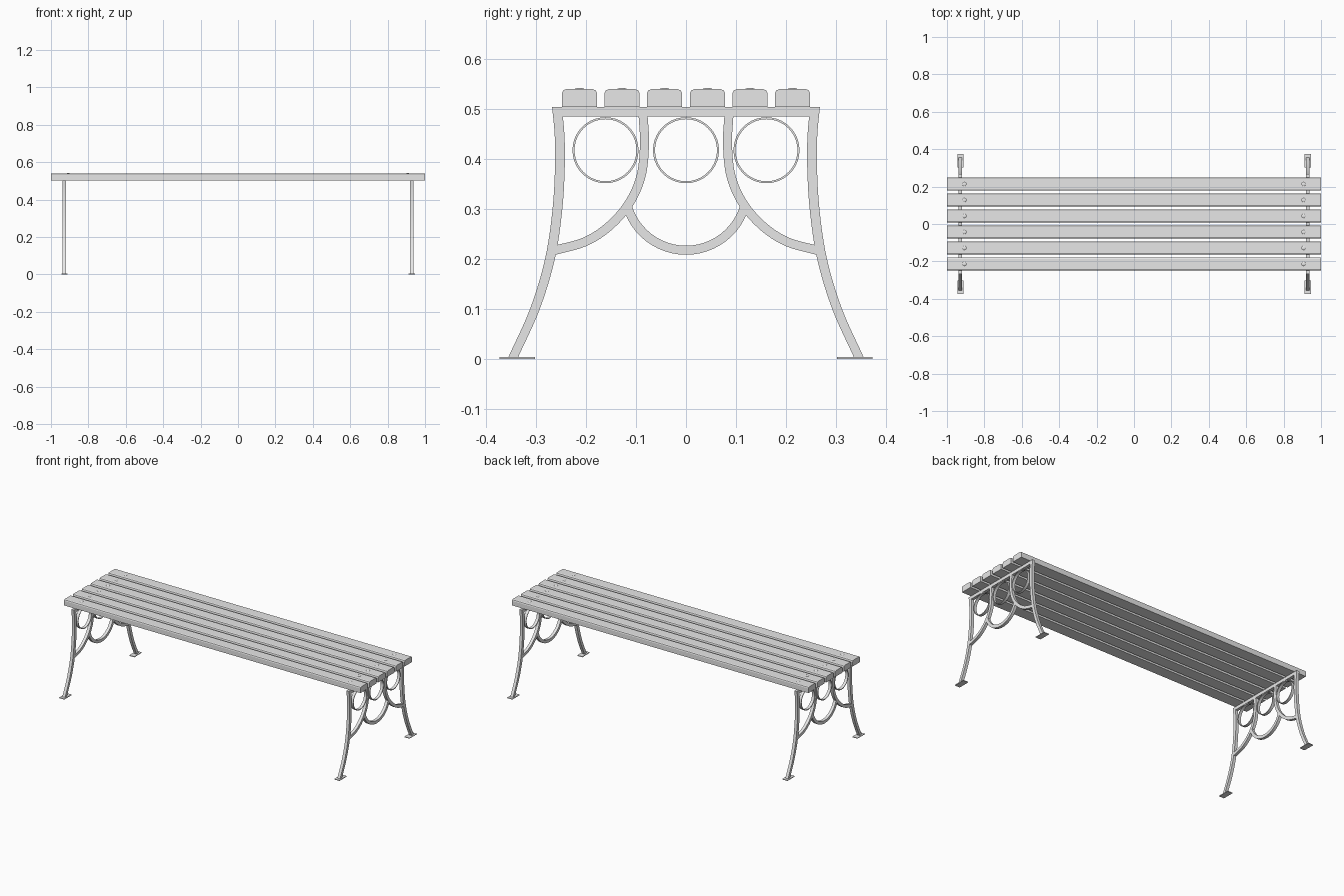
import bpy, bmesh, math
from mathutils import Vector

cube = bpy.data.objects.get("Cube")
if cube:
    bpy.data.objects.remove(cube, do_unlink=True)

grey = bpy.data.materials.new("plain_grey")
grey.use_nodes = True
grey.diffuse_color = (0.8, 0.8, 0.8, 1)
grey.node_tree.nodes["Principled BSDF"].inputs["Base Color"].default_value = (0.8, 0.8, 0.8, 1)

FRAME_X, THICK = 0.928, 0.018


def finish(name, bm, smooth=False):
    bmesh.ops.recalc_face_normals(bm, faces=bm.faces)
    mesh = bpy.data.meshes.new(name)
    bm.to_mesh(mesh)
    bm.free()
    mesh.materials.append(grey)
    obj = bpy.data.objects.new(name, mesh)
    bpy.context.collection.objects.link(obj)
    if smooth:
        bpy.ops.object.select_all(action='DESELECT')
        obj.select_set(True)
        bpy.context.view_layer.objects.active = obj
        bpy.ops.object.shade_smooth_by_angle(angle=math.radians(35))
    return obj


def prism(name, profile, x0, x1):
    """Extrude a (y, z) outline along x."""
    bm = bmesh.new()
    face = bm.faces.new([bm.verts.new((x0, y, z)) for y, z in profile])
    ext = bmesh.ops.extrude_face_region(bm, geom=[face])["geom"]
    bmesh.ops.translate(bm, vec=(x1 - x0, 0, 0),
                        verts=[v for v in ext if isinstance(v, bmesh.types.BMVert)])
    return finish(name, bm)


def spline(points, steps=6):
    """Smooth path through the given (y, z) points."""
    p = [Vector(q) for q in points]
    p = [2 * p[0] - p[1]] + p + [2 * p[-1] - p[-2]]
    path = []
    for a, b, c, d in zip(p, p[1:], p[2:], p[3:]):
        for i in range(steps):
            t = i / steps
            path.append(0.5 * (2 * b + (c - a) * t + (2 * a - 5 * b + 4 * c - d) * t ** 2
                               + (3 * b - a - 3 * c + d) * t ** 3))
    return path + [p[-2]]


def arc(cy, cz, r, start, end, steps):
    angles = [math.radians(start + (end - start) * i / steps) for i in range(steps + 1)]
    return [Vector((cy + r * math.cos(a), cz + r * math.sin(a))) for a in angles]


def strap(name, path, width, x, thick=THICK, level=False, closed=False):
    """Flat bar following a (y, z) path; level keeps its ends horizontal."""
    bm = bmesh.new()
    if closed:
        path = path[:-1]
    n, rings = len(path), []
    for i, p in enumerate(path):
        if closed:
            t = path[(i + 1) % n] - path[i - 1]
        else:
            t = path[min(i + 1, n - 1)] - path[max(i - 1, 0)]
        side = Vector((1, 0)) if level else Vector((-t.y, t.x)).normalized()
        corners = [(-1, -1), (1, -1), (1, 1), (-1, 1)]
        rings.append([bm.verts.new((x + sx * thick / 2, *(p + side * sw * width / 2)))
                      for sx, sw in corners])
    pairs = list(zip(rings, rings[1:]))
    if closed:
        pairs.append((rings[-1], rings[0]))
    for a, b in pairs:
        for k in range(4):
            bm.faces.new((a[k], a[(k + 1) % 4], b[(k + 1) % 4], b[k]))
    if not closed:
        bm.faces.new(rings[0])
        bm.faces.new(rings[-1])
    return finish(name, bm, smooth=True)


def mirrored(points, s):
    return [(s * y, z) for y, z in points]


LEG = [(0.258, 0.503), (0.253, 0.45), (0.252, 0.39), (0.257, 0.30),
       (0.272, 0.20), (0.302, 0.10), (0.346, 0.002)]
BRACE = [(0.086, 0.49), (0.083, 0.43), (0.090, 0.365), (0.115, 0.309),
         (0.155, 0.264), (0.202, 0.234), (0.262, 0.217)]

# Two cast end frames
for end, x in (("right", -FRAME_X), ("left", FRAME_X)):
    prism(f"{end}_top_bar", [(-0.262, 0.484), (0.262, 0.484), (0.266, 0.503), (-0.266, 0.503)],
          x - THICK / 2, x + THICK / 2)
    for side, s in (("front", -1), ("back", 1)):
        strap(f"{end}_{side}_leg", spline(mirrored(LEG, s)), 0.0195, x, level=True)
        strap(f"{end}_{side}_brace", spline(mirrored(BRACE, s)), 0.018, x)
        prism(f"{end}_{side}_foot", [(s * 0.302, 0), (s * 0.373, 0), (s * 0.373, 0.004), (s * 0.302, 0.004)],
              x - 0.017, x + 0.017)
    strap(f"{end}_centre_arc", arc(0, 0.339, 0.122, 195, 345, 24), 0.018, x)
    for label, y in (("front", -0.161), ("middle", 0), ("back", 0.161)):
        strap(f"{end}_{label}_ring", arc(y, 0.417, 0.064, 0, 360, 40), 0.004, x, closed=True)

# Seat slats with softened upper edges, each held by two domed bolts
for i, y in enumerate((-0.213, -0.128, -0.043, 0.043, 0.128, 0.213), 1):
    w, top, c = 0.035, 0.539, 0.008
    half = [(w, 0.503), (w, top - c), (w - c * 0.3, top - c * 0.3), (w - c, top)]
    outline = half + [(-a, b) for a, b in reversed(half)]
    prism(f"slat_{i}", [(y + a, b) for a, b in outline], -1, 1)
    for end, bx in (("right", -0.907), ("left", 0.907)):
        bm = bmesh.new()
        bmesh.ops.create_uvsphere(bm, u_segments=16, v_segments=8, radius=1)
        bmesh.ops.scale(bm, vec=(0.011, 0.011, 0.003), verts=bm.verts)
        bmesh.ops.translate(bm, vec=(bx, y, top - 0.0005), verts=bm.verts)
        finish(f"{end}_bolt_{i}", bm, smooth=True)
